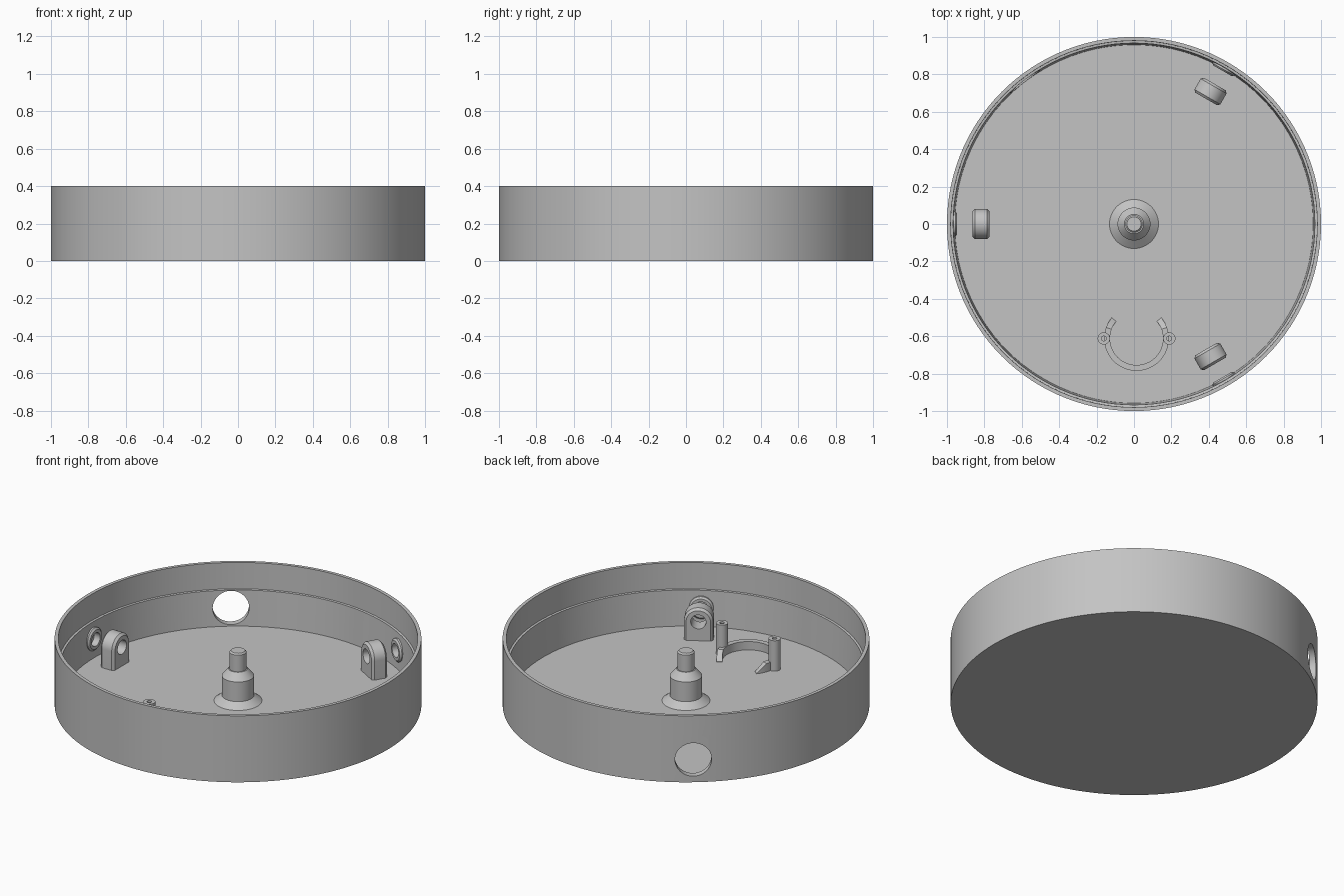
import bpy, bmesh
from math import sin, cos, pi, radians
from mathutils import Matrix

if "Cube" in bpy.data.objects:
    bpy.data.objects.remove(bpy.data.objects["Cube"])

grey = bpy.data.materials.new("light_grey")
grey.use_nodes = True
grey.diffuse_color = (0.55, 0.55, 0.55, 1)
grey.node_tree.nodes["Principled BSDF"].inputs["Base Color"].default_value = grey.diffuse_color

FLOOR, AXLE_Z = 0.027, 0.14
parts = []


def finish(name, bm, matrix=Matrix()):
    bmesh.ops.recalc_face_normals(bm, faces=bm.faces)
    me = bpy.data.meshes.new(name)
    bm.to_mesh(me)
    bm.free()
    me.transform(matrix)
    me.materials.append(grey)
    ob = bpy.data.objects.new(name, me)
    bpy.context.collection.objects.link(ob)
    parts.append(ob)
    return ob


def lathe(name, profile, steps, closed=False, matrix=Matrix()):
    """Spin (radius, height) points around the z axis."""
    bm = bmesh.new()
    verts = [bm.verts.new((r, 0, z)) for r, z in profile]
    edges = [bm.edges.new(p) for p in zip(verts, verts[1:])]
    if closed:
        edges.append(bm.edges.new((verts[-1], verts[0])))
    bmesh.ops.spin(bm, geom=verts + edges, cent=(0, 0, 0), axis=(0, 0, 1),
                   angle=2 * pi, steps=steps)
    bmesh.ops.remove_doubles(bm, verts=bm.verts, dist=1e-5)
    return finish(name, bm, matrix)


def radial(angle, z=0):
    """Frame whose x axis points outward at the given angle."""
    return Matrix.Translation((0, 0, z)) @ Matrix.Rotation(radians(angle), 4, "Z")


def drill(ob, angle, z, radius, start, end):
    """Cut a round hole running outward from the centre."""
    bm = bmesh.new()
    bmesh.ops.create_cone(bm, cap_ends=True, segments=40, radius1=radius,
                          radius2=radius, depth=end - start)
    along = Matrix.Translation(((start + end) / 2, 0, 0)) @ Matrix.Rotation(pi / 2, 4, "Y")
    cutter = finish("cutter", bm, radial(angle, z) @ along)
    parts.remove(cutter)
    cutter.hide_render = True
    mod = ob.modifiers.new("hole", "BOOLEAN")
    mod.operation, mod.solver, mod.object = "DIFFERENCE", "EXACT", cutter
    bpy.context.view_layer.update()
    cut = ob.evaluated_get(bpy.context.evaluated_depsgraph_get())
    me = bpy.data.meshes.new_from_object(cut)
    ob.modifiers.clear()
    ob.data = me
    bpy.data.objects.remove(cutter)


# Round tray with a rebated rim
tray = lathe("tray", [(0, 0), (1, 0), (1, 0.4), (0.98, 0.4), (0.979, 0.242),
                      (0.967, 0.24), (0.958, FLOOR), (0, FLOOR)], 120)
drill(tray, 127.3, 0.136, 0.1, 0.8, 1.2)

# Stepped centre post
lathe("centre_post", [(0, 0.02), (0.131, 0.02), (0.131, FLOOR), (0.088, 0.06),
                      (0.088, 0.178), (0.052, 0.22), (0.046, 0.22),
                      (0.046, 0.32), (0.038, 0.328), (0, 0.328)], 48)


# Arched axle brackets and matching wall bosses
def bracket(angle):
    half, n = 0.08, 24
    outline = [(-half, 0.02)]
    outline += [(-half * cos(pi * i / n), AXLE_Z + half * sin(pi * i / n))
                for i in range(n + 1)]
    outline.append((half, 0.02))
    bm = bmesh.new()
    face = bm.faces.new([bm.verts.new((0.772, y, z)) for y, z in outline])
    ext = bmesh.ops.extrude_face_region(bm, geom=[face], use_keep_orig=True)
    moved = [g for g in ext["geom"] if isinstance(g, bmesh.types.BMVert)]
    bmesh.ops.translate(bm, verts=moved, vec=(0.092, 0, 0))
    rim = [e for e in bm.edges
           if abs(e.verts[0].co.x - e.verts[1].co.x) < 1e-4
           and max(v.co.z for v in e.verts) > 0.05]
    bmesh.ops.bevel(bm, geom=rim, offset=0.013, segments=1, affect="EDGES")
    ob = finish("axle_bracket", bm, radial(angle))
    drill(ob, angle, AXLE_Z, 0.042, 0.7, 0.9)


for angle in (180, 60, -60):
    bracket(angle)
    drill(tray, angle, AXLE_Z, 0.04, 0.9, 0.985)
    lathe("wall_boss", [(0.04, 0.972), (0.067, 0.972), (0.067, 0.955),
                        (0.057, 0.946), (0.04, 0.946)], 32, True,
          radial(angle, AXLE_Z) @ Matrix.Rotation(pi / 2, 4, "Y"))

# Open holder ring whose ends ramp down to the floor
CX, CY = 0.0135, -0.612
bm = bmesh.new()
sections, n = [], 52
for i in range(n + 1):
    turn = 260 * i / n
    a = radians(140 + turn)
    top = FLOOR + 0.002 + 0.048 * min(1, turn / 20, (260 - turn) / 20)
    sections.append([bm.verts.new((CX + r * cos(a), CY + r * sin(a), z))
                     for r, z in ((0.142, 0.02), (0.173, 0.02),
                                  (0.173, top), (0.142, top))])
for a, b in zip(sections, sections[1:]):
    for k in range(4):
        m = (k + 1) % 4
        bm.faces.new((a[k], a[m], b[m], b[k]))
bm.faces.new(sections[0])
bm.faces.new(sections[-1])
finish("holder_ring", bm)

# Hollow screw posts on each side of the ring
for side in (-1, 1):
    lathe("screw_post", [(0.013, 0.02), (0.033, 0.02), (0.033, 0.21), (0.013, 0.21)],
          24, True, Matrix.Translation((CX + side * 0.175, CY, 0)))

# Smooth the round walls, keep the edges crisp
bpy.ops.object.select_all(action="DESELECT")
for ob in parts:
    ob.select_set(True)
bpy.context.view_layer.objects.active = tray
bpy.ops.object.shade_smooth_by_angle(angle=radians(25))
